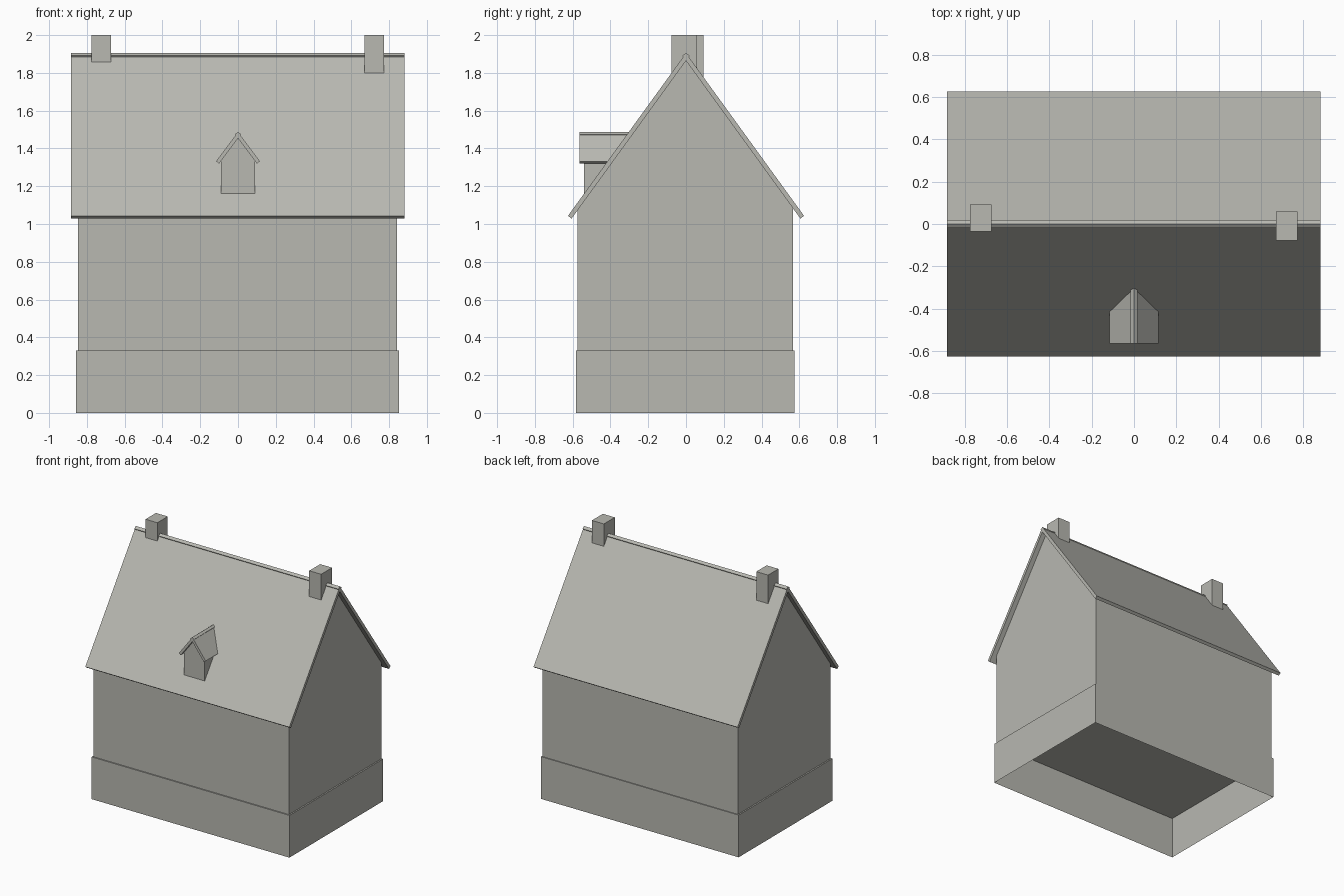
import bpy, bmesh
from mathutils import Vector

cube = bpy.data.objects.get("Cube")
if cube:
    bpy.data.objects.remove(cube, do_unlink=True)

# One stone grey for the whole house
GREY = (0.48, 0.48, 0.44, 1)
stone = bpy.data.materials.new("warm_grey")
stone.use_nodes = True
stone.diffuse_color = GREY
stone.node_tree.nodes["Principled BSDF"].inputs["Base Color"].default_value = GREY


def prism(name, profile, start, end, axis, open_bottom=False):
    """Extrude a (across, z) profile along the x or y axis."""
    def place(along, u, z):
        return (along, u, z) if axis == "x" else (u, along, z)
    bm = bmesh.new()
    face = bm.faces.new([bm.verts.new(place(start, u, z)) for u, z in profile])
    result = bmesh.ops.extrude_face_region(bm, geom=[face])
    moved = [v for v in result["geom"] if isinstance(v, bmesh.types.BMVert)]
    bmesh.ops.translate(bm, verts=moved, vec=place(end - start, 0, 0))
    bmesh.ops.recalc_face_normals(bm, faces=bm.faces)
    if open_bottom:
        under = [f for f in bm.faces if f.normal.z < -0.9]
        bmesh.ops.delete(bm, geom=under, context="FACES")
    mesh = bpy.data.meshes.new(name)
    bm.to_mesh(mesh)
    bm.free()
    mesh.materials.append(stone)
    obj = bpy.data.objects.new(name, mesh)
    bpy.context.collection.objects.link(obj)
    return obj


def box(name, x0, x1, y0, y1, z0, z1, open_bottom=False):
    return prism(name, [(y0, z0), (y1, z0), (y1, z1), (y0, z1)],
                 x0, x1, "x", open_bottom)


def pitched_roof(name, half, eave, ridge, thick, start, end, axis):
    """Two square-ended slabs whose outer edges meet at the ridge."""
    low, top = Vector((-half, eave)), Vector((0, ridge))
    slope = (top - low).normalized()
    inward = Vector((slope.y, -slope.x)) * thick
    section = [low, top, top + inward, low + inward]
    for side, sign in (("first", 1), ("second", -1)):
        prism(f"{name}_{side}_slope", [(sign * p.x, p.y) for p in section],
              start, end, axis)


# Open-bottomed plinth
box("plinth", -0.857, 0.853, -0.583, 0.574, 0, 0.33, open_bottom=True)

# Walls with gable ends
prism("gabled_walls",
      [(-0.574, 0.33), (0.567, 0.33), (0.567, 1.088), (0, 1.873), (-0.574, 1.08)],
      -0.846, 0.842, "x", open_bottom=True)

# Main roof
pitched_roof("main_roof", 0.625, 1.043, 1.905, 0.024, -0.883, 0.881, "x")

# Chimneys
box("right_chimney", -0.775, -0.673, -0.035, 0.093, 1.72, 2)
box("left_chimney", 0.67, 0.773, -0.077, 0.058, 1.72, 2)

# Dormer
prism("dormer_walls",
      [(-0.09, 1.12), (0.09, 1.12), (0.09, 1.34), (0, 1.46), (-0.09, 1.34)],
      -0.54, -0.32, "y")
pitched_roof("dormer_roof", 0.116, 1.332, 1.487, 0.02, -0.565, -0.295, "y")
